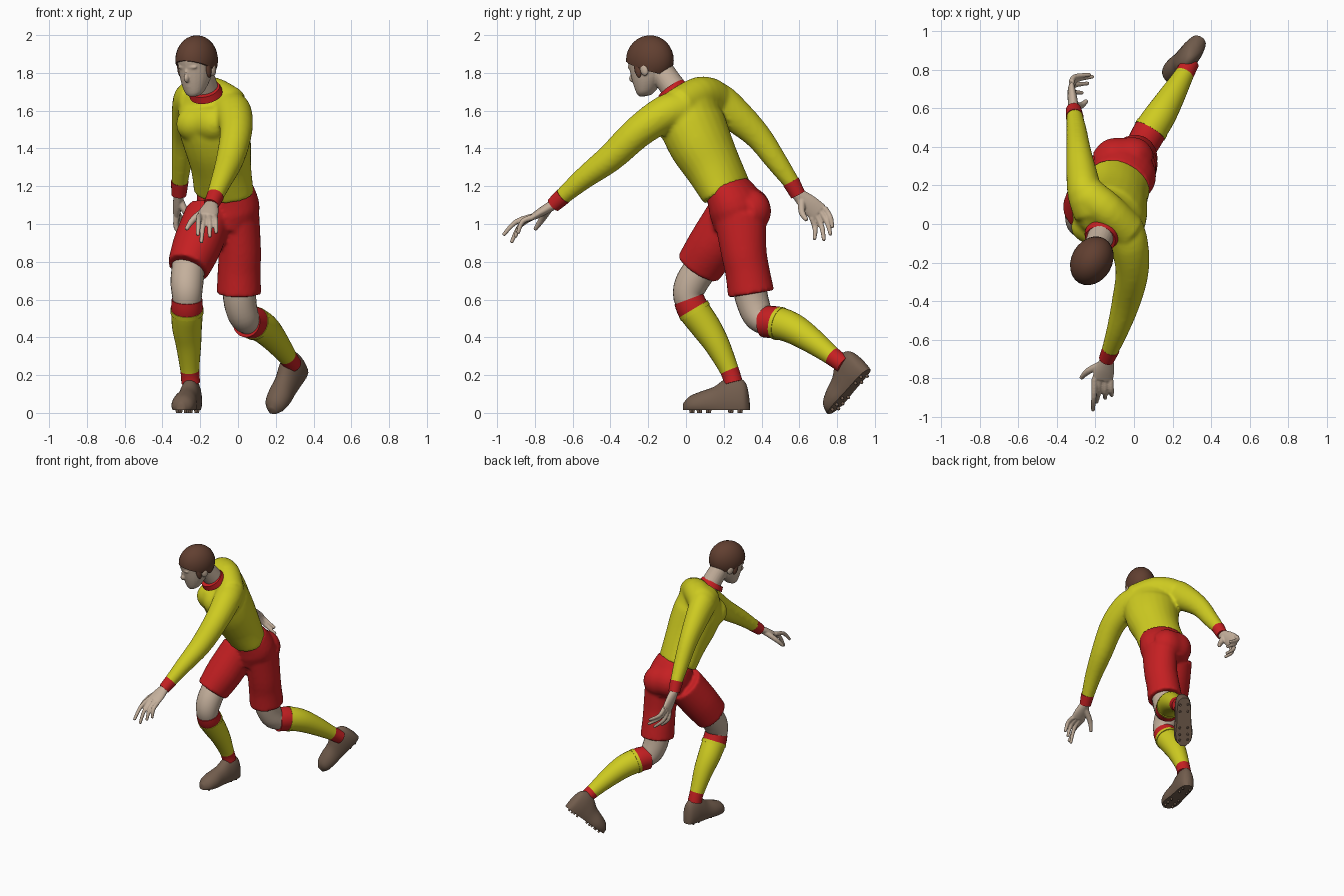
import bpy, bmesh, math
from mathutils import Vector, Matrix

old = bpy.data.objects.get("Cube")
if old:
    bpy.data.objects.remove(old, do_unlink=True)


def material(name, r, g, b):
    m = bpy.data.materials.new(name)
    m.use_nodes = True
    m.diffuse_color = (r, g, b, 1)
    shader = m.node_tree.nodes["Principled BSDF"]
    shader.inputs["Base Color"].default_value = (r, g, b, 1)
    shader.inputs["Roughness"].default_value = 0.8
    return m


YELLOW = material("jersey yellow", 0.62, 0.6, 0.015)
RED = material("kit red", 0.56, 0.014, 0.016)
SKIN = material("skin", 0.55, 0.43, 0.33)
HAIR = material("hair brown", 0.12, 0.05, 0.03)
LEATHER = material("boot brown", 0.17, 0.11, 0.075)


def spline(rings, steps):
    """Catmull-Rom samples through ring tuples."""
    rings = [Vector(r if len(r) == 5 else r + (r[3],)) for r in rings]
    pts = [rings[0]] + rings + [rings[-1]]
    out = []
    for i in range(1, len(pts) - 2):
        a, b, c, d = pts[i - 1:i + 3]
        for s in range(steps):
            t = s / steps
            out.append(b + (c - a) * (t / 2) + (a * 2 - b * 5 + c * 4 - d) * (t * t / 2)
                       + (b * 3 - a - c * 3 + d) * (t ** 3 / 2))
    return out + [rings[-1]]


def loft(bm, rings, side=(1, 0, 0), axis=None, bands=None, steps=4, sides=24):
    """Closed tube through rings (x, y, z, half width, half depth)."""
    samples = spline(rings, steps)
    loops = []
    for i, s in enumerate(samples):
        ahead, behind = samples[min(i + 1, len(samples) - 1)], samples[max(i - 1, 0)]
        t = Vector(axis or Vector(ahead[:3]) - Vector(behind[:3])).normalized()
        u = Vector(side)
        u = (u - t * u.dot(t)).normalized()
        v = t.cross(u)
        ring = []
        for k in range(sides):
            a = math.tau * k / sides
            ring.append(bm.verts.new(Vector(s[:3]) + u * math.cos(a) * s[3] + v * math.sin(a) * s[4]))
        loops.append(ring)
    for i in range(len(loops) - 1):
        for k in range(sides):
            j = (k + 1) % sides
            f = bm.faces.new((loops[i][k], loops[i][j], loops[i + 1][j], loops[i + 1][k]))
            f.material_index = bands[i // steps] if bands else 0
    for ring, band in ((loops[0], 0), (loops[-1], -1)):
        bm.faces.new(ring).material_index = bands[band] if bands else 0


def ball(bm, loc, size):
    m = Matrix.Translation(loc) @ Matrix.Diagonal((*size, 1))
    bmesh.ops.create_uvsphere(bm, u_segments=24, v_segments=16, radius=1, matrix=m)


def finish(bm, name, mats, matrix=None, voxel=0, relax=4):
    """Turn the bmesh into an object; voxel blends its overlapping parts."""
    if matrix:
        bm.transform(matrix)
    bmesh.ops.recalc_face_normals(bm, faces=bm.faces)
    me = bpy.data.meshes.new(name)
    bm.to_mesh(me)
    bm.free()
    for m in mats:
        me.materials.append(m)
    for p in me.polygons:
        p.use_smooth = True
    me.set_sharp_from_angle(angle=math.radians(50))
    ob = bpy.data.objects.new(name, me)
    bpy.context.collection.objects.link(ob)
    if voxel:
        r = ob.modifiers.new("blend", "REMESH")
        r.mode, r.voxel_size, r.use_smooth_shade = "VOXEL", voxel, True
        s = ob.modifiers.new("relax", "SMOOTH")
        s.factor, s.iterations = 0.5, relax


def tube(name, rings, mats, **kw):
    bm = bmesh.new()
    loft(bm, rings, **kw)
    finish(bm, name, mats)


# Jersey: twisted torso, shoulder girdle, chest and both sleeves
TWIST = (0.85, -0.53, 0)
bm = bmesh.new()
loft(bm, [(-.075, .215, 1.17, .168, .125), (-.09, .145, 1.3, .165, .145), (-.11, .075, 1.43, .185, .165),
          (-.135, .03, 1.55, .195, .165), (-.15, .02, 1.65, .17, .13), (-.16, -.02, 1.71, .1, .085)], side=TWIST)
loft(bm, [(-.235, .14, 1.67, .1), (-.14, .07, 1.685, .095), (-.03, -.04, 1.625, .095)], side=(0, 0, 1))
loft(bm, [(-.285, .04, 1.53, .06), (-.25, .008, 1.53, .095), (-.18, -.032, 1.535, .095),
          (-.11, -.08, 1.53, .095), (-.06, -.1, 1.53, .06)], side=(0, 0, 1))
loft(bm, [(-.05, -.02, 1.61, .1), (-.022, -.11, 1.585, .097), (-.01, -.25, 1.49, .086),
          (-.04, -.4, 1.35, .075), (-.085, -.55, 1.235, .058), (-.13, -.67, 1.13, .043)])
loft(bm, [(-.21, .07, 1.65, .11), (-.253, .16, 1.65, .093, .105), (-.274, .28, 1.56, .078, .088),
          (-.288, .385, 1.46, .064, .071), (-.298, .48, 1.33, .054, .058), (-.31, .573, 1.2, .042)])
finish(bm, "jersey", [YELLOW], voxel=.011, relax=10)
tube("collar", [(-.168, -.06, 1.688, .09), (-.175, -.08, 1.717, .08)], [RED], side=TWIST)
tube("left_cuff", [(-.12, -.65, 1.148, .046), (-.143, -.703, 1.1, .04)], [RED])
tube("right_cuff", [(-.308, .555, 1.225, .046), (-.313, .593, 1.155, .04)], [RED])

# Shorts: pelvis, seat and two wide legs
bm = bmesh.new()
loft(bm, [(-.07, .22, 1.19, .158, .115), (-.05, .27, 1.08, .17, .145), (-.06, .28, .97, .13, .13)],
     side=(.9, -.43, 0))
loft(bm, [(-.19, .3, 1.08, .07), (-.12, .325, 1.08, .115), (-.05, .332, 1.075, .115),
          (.01, .33, 1.065, .115), (.07, .3, 1.06, .07)], side=(0, 0, 1))
loft(bm, [(.005, .285, 1.05, .108, .14), (.01, .305, .86, .112, .122), (.006, .325, .75, .114, .118),
          (.005, .345, .63, .118, .124)])
loft(bm, [(-.155, .25, 1.05, .125, .14), (-.215, .145, .89, .13, .135), (-.265, .065, .765, .112, .126)])
finish(bm, "shorts", [RED], voxel=.011, relax=6)

# Bare knees
tube("left_knee", [(.005, .33, .69, .09), (.012, .355, .58, .086), (.035, .39, .505, .079),
                   (.075, .45, .475, .065)], [SKIN])
tube("right_knee", [(-.262, .09, .78, .088), (-.27, .03, .69, .087), (-.27, .012, .61, .078),
                    (-.27, .06, .5, .066)], [SKIN])

# Socks: red top band, yellow calf, red ankle
BANDS = [0, 1, 1, 1, 0]
tube("left_sock", [(.044, .412, .483, .083), (.085, .485, .476, .086), (.14, .57, .445, .081),
                   (.2, .67, .38, .067), (.26, .775, .3, .05), (.29, .835, .255, .048)],
     [RED, YELLOW], bands=BANDS)
tube("right_sock", [(-.27, .015, .602, .081), (-.27, .04, .545, .084), (-.27, .105, .455, .079),
                    (-.262, .165, .36, .067), (-.255, .23, .225, .05), (-.25, .25, .16, .05)],
     [RED, YELLOW], bands=BANDS)
tube("left_sock_welt", [(.083, .482, .476, .089), (.094, .5, .471, .089)], [YELLOW])
tube("right_sock_welt", [(-.27, .039, .55, .088), (-.27, .051, .53, .088)], [YELLOW])


# Boots: flat-soled loft from heel to toe, with studs
def boot(name, heel, toe, up):
    bm = bmesh.new()
    shape = [(0, .015, .06), (.02, .042, .145), (.07, .054, .175), (.13, .056, .165), (.19, .058, .125),
             (.26, .066, .1), (.32, .055, .075), (.355, .02, .04)]
    loft(bm, [(0, d, h * .3, w, h * .7) for d, w, h in shape], axis=(0, 1, 0))
    for v in bm.verts:
        v.co.z = max(v.co.z, 0)
    for d in (.05, .1, .22, .27, .31):
        for x in (-.028, .028):
            bmesh.ops.create_cone(bm, cap_ends=True, segments=8, radius1=.007, radius2=.01, depth=.02,
                                  matrix=Matrix.Translation((x, d, -.004)))
    y = (Vector(toe) - Vector(heel)).normalized()
    x = y.cross(Vector(up)).normalized()
    rot = Matrix((x, y, x.cross(y))).transposed().to_4x4()
    finish(bm, name, [LEATHER], Matrix.Translation(heel) @ rot)


boot("right_boot", (-.23, .335, .014), (-.305, -.02, .014), (0, 0, 1))
boot("left_boot", (.352, .968, .23), (.195, .775, .01), (-.3, -.55, .6))


# Hands: palm, four fingers and a thumb
def hand(name, wrist, knuckles, across, tips, bend, thumb):
    bm = bmesh.new()
    w, k, across, bend = (Vector(p) for p in (wrist, knuckles, across, bend))
    across.normalize()
    mid = w.lerp(k, .55)
    loft(bm, [(*w, .032, .028), (*mid, .05, .025), (*k, .055, .019)], side=across)
    for i, tip in enumerate(tips):
        root = k + across * (.042 - .028 * i)
        joint = root.lerp(Vector(tip), .5) + bend
        loft(bm, [(*root, .016), (*joint, .014), (*tip, .01)], sides=12)
    start = w.lerp(k, .25)
    middle = start.lerp(Vector(thumb), .55) + across * .018
    loft(bm, [(*start, .022), (*middle, .018), (*thumb, .011)], sides=12)
    finish(bm, name, [SKIN], voxel=.005, relax=3)


hand("left_hand", (-.138, -.69, 1.11), (-.163, -.805, 1.04), (-1, .15, .1),
     [(-.213, -.968, .94), (-.195, -.925, .9), (-.15, -.905, .93), (-.115, -.89, .95)],
     (0, -.015, .02), (-.275, -.8, .97))
hand("right_hand", (-.312, .585, 1.165), (-.325, .7, 1.06), (0, -.8, -.6),
     [(-.265, .68, .92), (-.235, .73, .915), (-.21, .765, .945), (-.225, .775, .985)],
     (-.03, .01, 0), (-.245, .64, 1.02))

# Head: turned and nodding, with neck, nose, brow, lips and ears
POSE = (Matrix.Translation((-.22, -.193, 1.86)) @ Matrix.Rotation(math.radians(-30), 4, "Z")
        @ Matrix.Rotation(math.radians(12), 4, "X"))
bm = bmesh.new()
loft(bm, [(0, -.06, -.172, .028, .032), (0, -.05, -.15, .053, .055), (0, -.025, -.09, .078, .089),
          (0, -.01, -.02, .09, .107), (0, 0, .05, .093, .118), (0, .005, .1, .07, .09),
          (0, .005, .12, .03, .04)], axis=(0, 0, 1))
ball(bm, (0, -.12, -.066), (.014, .02, .022))
ball(bm, (0, -.114, -.045), (.01, .014, .03))
ball(bm, (0, -.103, -.008), (.058, .014, .014))
ball(bm, (0, -.098, -.113), (.027, .014, .009))
ball(bm, (0, -.092, -.128), (.022, .014, .008))
for s in (-1, 1):
    ball(bm, (s * .09, .01, -.045), (.014, .024, .035))
bm.transform(POSE)
loft(bm, [(-.165, -.045, 1.69, .07), (-.185, -.095, 1.76, .067), (-.21, -.15, 1.84, .066)])
finish(bm, "head", [SKIN], voxel=.005, relax=3)

# Hair: cap cut along a sloping hairline, plus sideburns
bm = bmesh.new()
ball(bm, (0, .004, .008), (.106, .133, .13))
cut = bmesh.ops.bisect_plane(bm, geom=bm.verts[:] + bm.edges[:] + bm.faces[:], plane_co=(0, -.12, .028),
                             plane_no=(0, .13, .23), clear_inner=True)
bmesh.ops.holes_fill(bm, edges=[e for e in cut["geom_cut"] if isinstance(e, bmesh.types.BMEdge)])
for s in (-1, 1):
    ball(bm, (s * .086, -.03, -.03), (.014, .02, .05))
finish(bm, "hair", [HAIR], POSE)
